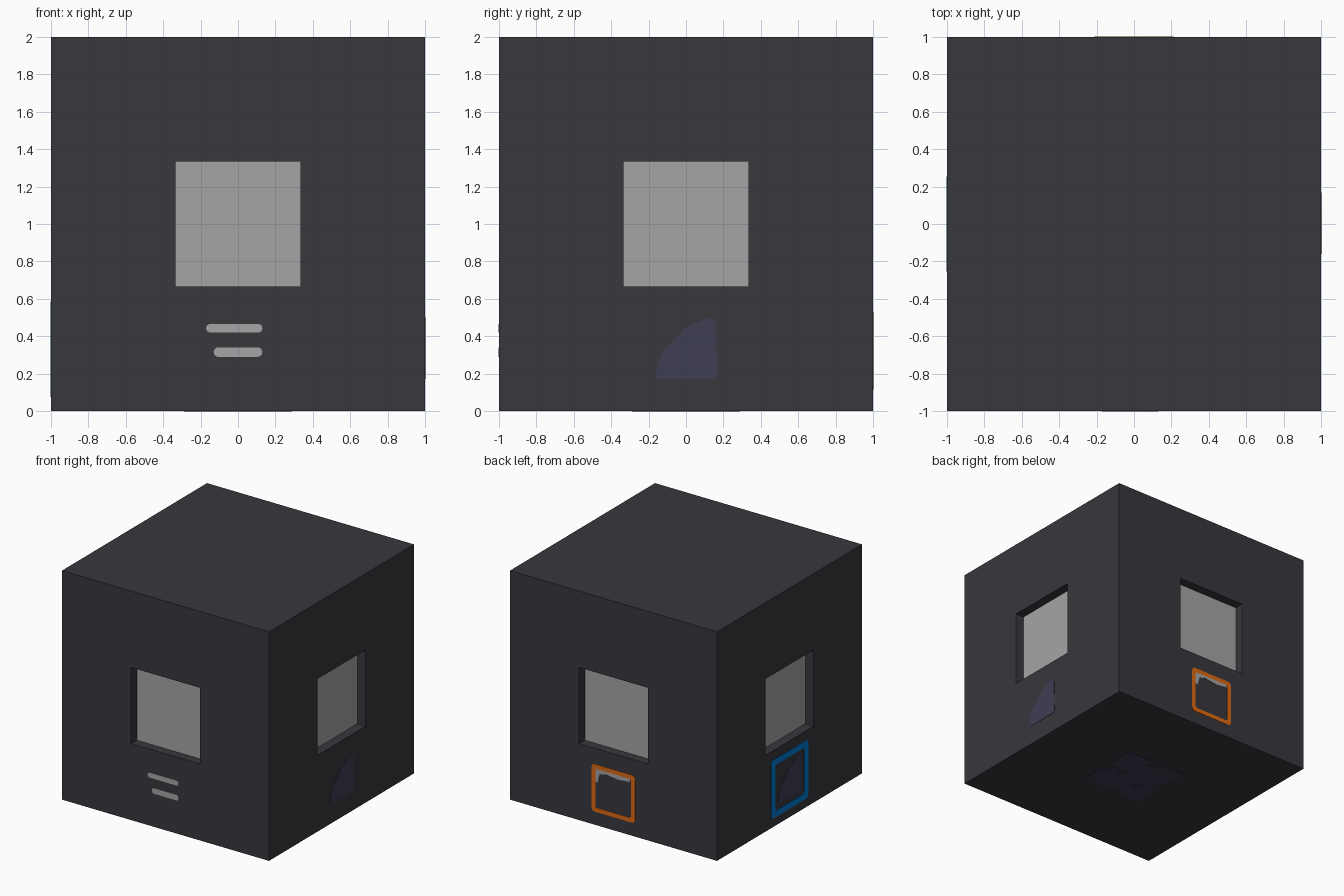
import bpy, bmesh
from math import radians, cos, sin, pi
from mathutils import Euler, Vector

old = bpy.data.objects.get("Cube")
if old:
    bpy.data.objects.remove(old, do_unlink=True)


def material(name, r, g, b):
    # 8-bit display values to linear
    col = [(c / 255 / 12.92 if c < 11 else ((c / 255 + 0.055) / 1.055) ** 2.4) for c in (r, g, b)] + [1]
    m = bpy.data.materials.new(name)
    m.use_nodes = True
    m.diffuse_color = col
    m.node_tree.nodes["Principled BSDF"].inputs["Base Color"].default_value = col
    return m


CHARCOAL = material("charcoal", 56, 55, 61)
GREY = material("light_grey", 165, 165, 165)
INDIGO = material("dark_indigo", 62, 62, 84)
ORANGE = material("orange", 220, 104, 18)
BLUE = material("blue", 0, 122, 212)

# Cube body with a recessed square window in each side
bm = bmesh.new()
bmesh.ops.create_cube(bm, size=2)
bm.normal_update()
sides = [f for f in bm.faces if abs(f.normal.z) < 0.5]
bmesh.ops.inset_individual(bm, faces=sides, thickness=0.667, use_even_offset=True)
panes = bmesh.ops.extrude_discrete_faces(bm, faces=sides)["faces"]
bm.normal_update()
for f in panes:
    f.material_index = 1
    bmesh.ops.translate(bm, verts=f.verts, vec=f.normal * -0.08)
bmesh.ops.translate(bm, verts=bm.verts, vec=(0, 0, 1))
mesh = bpy.data.meshes.new("cube_body")
bm.to_mesh(mesh)
bm.free()
mesh.materials.append(CHARCOAL)
mesh.materials.append(GREY)
bpy.context.collection.objects.link(bpy.data.objects.new("cube_body", mesh))


def rounded(u0, u1, v0, v1, r, steps=4):
    """Outline of a rounded rectangle."""
    pts = []
    corners = [(u1 - r, v1 - r), (u0 + r, v1 - r), (u0 + r, v0 + r), (u1 - r, v0 + r)]
    for i, (cu, cv) in enumerate(corners):
        for k in range(steps + 1):
            a = (i + k / steps) * pi / 2
            pts.append((cu + r * cos(a), cv + r * sin(a)))
    return pts


FRONT, RIGHT, BACK, LEFT = [(90, 0, a) for a in (0, 90, 180, 270)]
BOTTOM = (180, 0, 0)


def plate(name, outlines, face, mat):
    """Thin filled plate on one face; inner outlines become holes."""
    cu = bpy.data.curves.new(name, "CURVE")
    cu.dimensions = "2D"
    cu.fill_mode = "BOTH"
    cu.extrude = 0.002
    for pts in outlines:
        s = cu.splines.new("POLY")
        s.points.add(len(pts) - 1)
        for p, (u, v) in zip(s.points, pts):
            p.co = (u, v, 0, 1)
        s.use_cyclic_u = True
    tmp = bpy.data.objects.new(name + "_outline", cu)
    bpy.context.collection.objects.link(tmp)
    dg = bpy.context.evaluated_depsgraph_get()
    me = bpy.data.meshes.new_from_object(tmp.evaluated_get(dg))
    bpy.data.objects.remove(tmp, do_unlink=True)
    me.name = name
    me.materials.clear()
    me.materials.append(mat)
    ob = bpy.data.objects.new(name, me)
    ob.rotation_euler = Euler([radians(a) for a in face])
    ob.location = ob.rotation_euler.to_matrix() @ Vector((0, 0, 1.001))
    if face == BOTTOM:
        ob.location.z += 1
    bpy.context.collection.objects.link(ob)


# Two bars on the front
plate("upper_bar", [rounded(-0.17, 0.13, 0.42, 0.465, 0.02)], FRONT, GREY)
plate("lower_bar", [rounded(-0.13, 0.13, 0.29, 0.34, 0.024)], FRONT, GREY)

# Fan-shaped patches on the two flanks
fan = [(-0.16, 0.18), (-0.155, 0.25), (-0.12, 0.32), (-0.05, 0.39), (-0.01, 0.44),
       (0.07, 0.48), (0.14, 0.5), (0.16, 0.48), (0.168, 0.19), (0.155, 0.17), (-0.145, 0.17)]
plate("right_fan_patch", [fan], RIGHT, INDIGO)
plate("left_fan_patch", [fan], LEFT, INDIGO)

# Coloured outline frames
plate("blue_frame", [rounded(-0.255, 0.255, 0.075, 0.585, 0.03),
                     rounded(-0.2, 0.2, 0.13, 0.53, 0.02)], LEFT, BLUE)
plate("orange_frame", [rounded(-0.21, 0.21, 0.115, 0.53, 0.03),
                       rounded(-0.172, 0.172, 0.153, 0.492, 0.02)], BACK, ORANGE)

# Ragged strip inside the orange frame
plate("ragged_strip", [[(-0.173, 0.493), (0.165, 0.493), (0.16, 0.465), (0.05, 0.455),
                        (-0.07, 0.47), (-0.13, 0.455), (-0.15, 0.38), (-0.173, 0.38)]], BACK, GREY)

# Notched patch with round holes underneath
notched = []
for i in range(4):
    c, s = round(cos(i * pi / 2)), round(sin(i * pi / 2))
    for u, v in [(0.29, -0.29), (0.29, -0.06), (0.22, -0.04), (0.22, 0.05), (0.29, 0.07)]:
        notched.append((c * u - s * v, s * u + c * v))
holes = [rounded(u - 0.04, u + 0.04, v - 0.04, v + 0.04, 0.04)
         for u, v in [(0.125, 0.01), (-0.15, -0.16), (-0.1, 0.09)]]
plate("underside_patch", [notched] + holes, BOTTOM, INDIGO)
